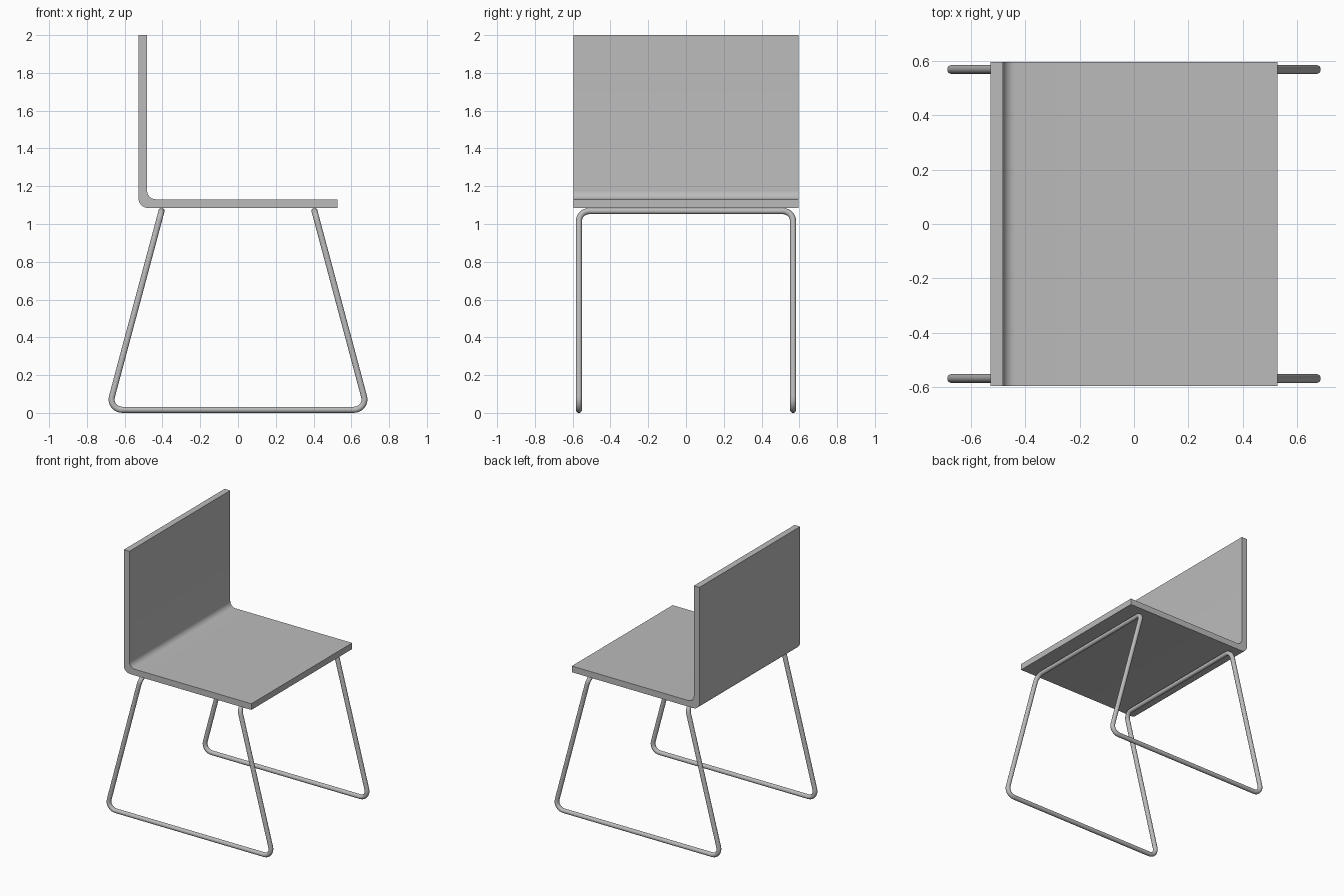
import bpy, bmesh, math
from mathutils import Vector

cube = bpy.data.objects.get("Cube")
if cube:
    bpy.data.objects.remove(cube, do_unlink=True)

grey = bpy.data.materials.new("plain_grey")
grey.use_nodes = True
GREY = (0.5, 0.5, 0.5, 1)
grey.diffuse_color = GREY
grey.node_tree.nodes["Principled BSDF"].inputs["Base Color"].default_value = GREY


def activate(obj):
    bpy.ops.object.select_all(action='DESELECT')
    obj.select_set(True)
    bpy.context.view_layer.objects.active = obj


def round_corner(before, corner, after, radius, steps=8):
    """Points of an arc that rounds the corner between two straight lines."""
    u, v = (before - corner).normalized(), (after - corner).normalized()
    half = u.angle(v) / 2
    mid = (u + v).normalized()
    centre = corner + mid * radius / math.sin(half)
    side = (u - v).normalized()
    sweep = math.pi / 2 - half
    angles = [sweep * (1 - 2 * i / steps) for i in range(steps + 1)]
    return [centre + radius * (side * math.sin(t) - mid * math.cos(t)) for t in angles]


# Seat and back: one bent sheet, an L profile extruded across the width
back_x, front_x, half_width = -0.527, 0.527, 0.595
under, top, thick = 1.085, 2.0, 0.046
P = lambda x, z: Vector((x, -half_width, z))
outer_bend, inner_bend = P(back_x, under), P(back_x + thick, under + thick)
tip_low, tip_high = P(front_x, under), P(front_x, under + thick)
top_rear, top_face = P(back_x, top), P(back_x + thick, top)
profile = ([tip_low, tip_high]
           + round_corner(tip_high, inner_bend, top_face, 0.045)
           + [top_face, top_rear]
           + round_corner(top_rear, outer_bend, tip_low, 0.05))

bm = bmesh.new()
face = bm.faces.new([bm.verts.new(p) for p in profile])
extruded = bmesh.ops.extrude_face_region(bm, geom=[face])["geom"]
bmesh.ops.translate(bm, vec=(0, 2 * half_width, 0),
                    verts=[g for g in extruded if isinstance(g, bmesh.types.BMVert)])
bmesh.ops.recalc_face_normals(bm, faces=bm.faces)
mesh = bpy.data.meshes.new("seat_and_back")
bm.to_mesh(mesh)
bm.free()
mesh.materials.append(grey)
seat = bpy.data.objects.new("seat_and_back", mesh)
bpy.context.collection.objects.link(seat)
activate(seat)
bpy.ops.object.shade_smooth_by_angle(angle=math.radians(30))

# Sled base: one continuous bent tube, two legs and a runner on each side
tube, leg_y, rail_x, foot_x = 0.0165, 0.567, 0.405, 0.686
rail_z = under - tube
side = [(-rail_x, rail_z), (-foot_x, tube), (foot_x, tube), (rail_x, rail_z)]
corners = [Vector((x, -leg_y, z)) for x, z in side]
corners += [Vector((x, leg_y, z)) for x, z in reversed(side)]
path = []
for i, corner in enumerate(corners):
    path += round_corner(corners[i - 1], corner, corners[(i + 1) % len(corners)], 0.055)

curve = bpy.data.curves.new("sled_base", 'CURVE')
curve.dimensions = '3D'
curve.bevel_depth = tube
curve.bevel_resolution = 4
spline = curve.splines.new('POLY')
spline.points.add(len(path) - 1)
for point, p in zip(spline.points, path):
    point.co = (*p, 1)
spline.use_cyclic_u = True
curve.materials.append(grey)
base = bpy.data.objects.new("sled_base", curve)
bpy.context.collection.objects.link(base)
activate(base)
bpy.ops.object.convert(target='MESH')
bpy.ops.object.shade_smooth()
